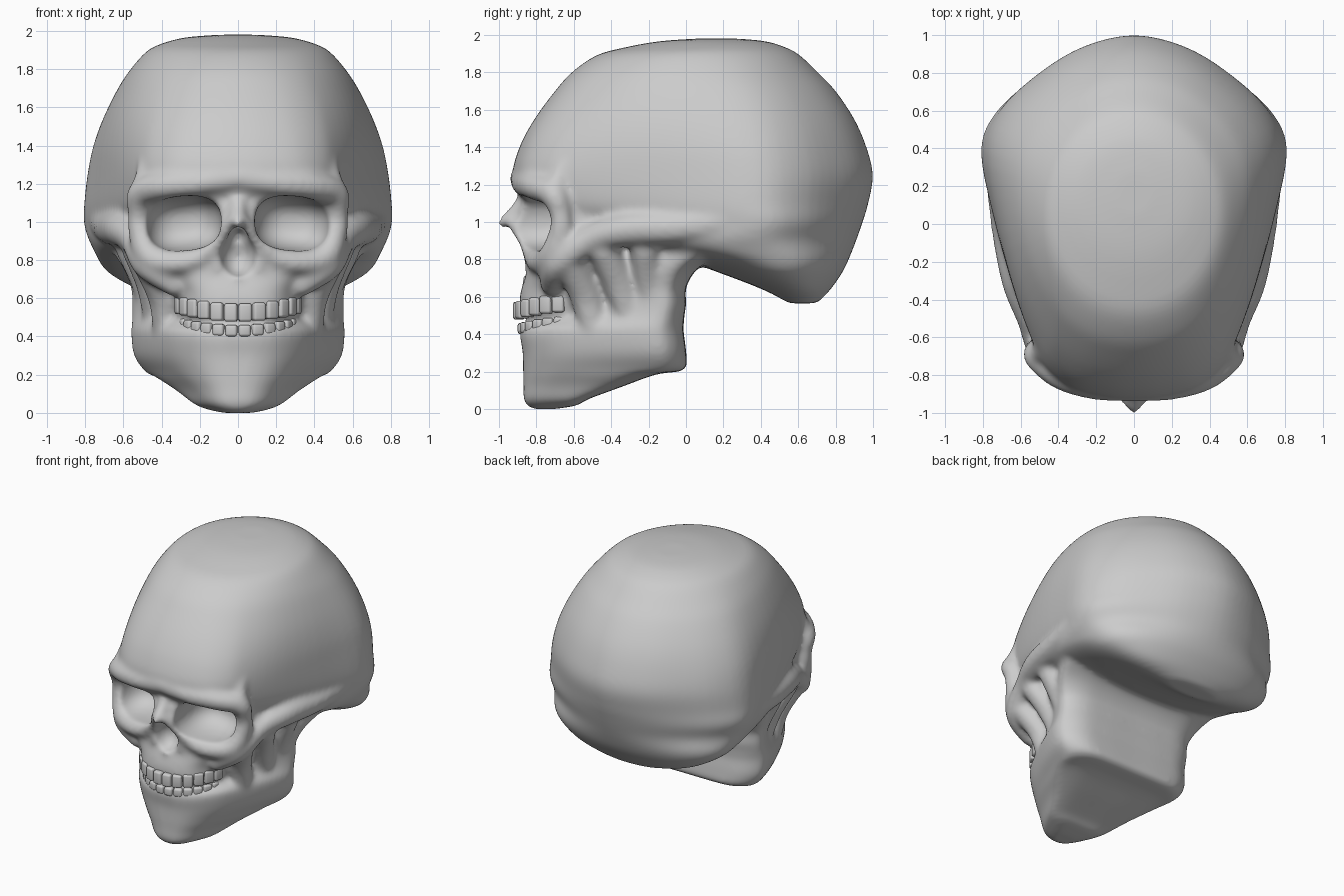
import bpy, bmesh
from math import radians, sin, cos, sqrt, copysign
from mathutils import Vector, Matrix


def spline(pts, n, closed=False):
    """Smooth curve through points of any dimension."""
    m, out = len(pts), []
    for i in range(m if closed else m - 1):
        a, b, c, d = [Vector(pts[(i + k) % m if closed else min(max(i + k, 0), m - 1)])
                      for k in (-1, 0, 1, 2)]
        for s in range(n):
            t = s / n
            out.append(0.5 * (2 * b + (c - a) * t + (2 * a - 5 * b + 4 * c - d) * t * t
                              + (3 * b - a - 3 * c + d) * t ** 3))
    if not closed:
        out.append(Vector(pts[-1]))
    return out


def loft(bm, slices, half):
    """Stack slices (z, front y, back y, half width, blend of the outline to an ellipse)."""
    full = half + [(t, -w) for t, w in reversed(half[1:-1])]
    outline = spline(full, 4, True)
    rings = []
    # the ellipse blend is carried as part of the spline; width and blend share a 4D vector
    dims = spline([s[:4] for s in slices], 4)
    blend = spline([(s[4] if len(s) > 4 else 0, 0) for s in slices], 4)
    for (z, yf, yb, hw), (e, _) in zip(dims, blend):
        ring = []
        for t, w in outline:
            oval = copysign(2 * sqrt(max(t * (1 - t), 0)), w)
            ring.append(bm.verts.new(((w + (oval - w) * e) * hw, yf + t * (yb - yf), z)))
        rings.append(ring)
    k = len(outline)
    for r, q in zip(rings, rings[1:]):
        for i in range(k):
            bm.faces.new((r[i], r[(i + 1) % k], q[(i + 1) % k], q[i]))
    bm.faces.new(rings[0])
    bm.faces.new(rings[-1])


def ball(bm, centre, radii, power=1.0, turn=0.0, sub=2):
    """Ellipsoid; a power below 1 makes it boxier."""
    vs = bmesh.ops.create_icosphere(bm, subdivisions=sub, radius=1)['verts']
    rot = Matrix.Rotation(turn, 3, 'Y')
    for v in vs:
        p = [abs(c) ** power * (1 if c > 0 else -1) * r for c, r in zip(v.co, radii)]
        v.co = rot @ Vector(p) + Vector(centre)


def ridge(bm, pts, sides=(1, -1)):
    """Rounded bar along points (x, y, z, radius), on both sides."""
    for x, y, z, r in spline(pts, 6):
        for s in sides:
            ball(bm, (s * x, y, z), (r, r, r))


def make(name, bm):
    bmesh.ops.recalc_face_normals(bm, faces=bm.faces)
    me = bpy.data.meshes.new(name)
    bm.to_mesh(me)
    bm.free()
    ob = bpy.data.objects.new(name, me)
    bpy.context.collection.objects.link(ob)
    return ob


def remesh(ob, size):
    m = ob.modifiers.new('remesh', 'REMESH')
    m.mode = 'VOXEL'
    m.voxel_size = size
    m.use_smooth_shade = True


def bake(ob):
    bpy.ops.object.select_all(action='DESELECT')
    ob.select_set(True)
    bpy.context.view_layer.objects.active = ob
    bpy.ops.object.convert(target='MESH')


bone = bmesh.new()

# braincase
loft(bone, [
    (1.98, 0.05, 0.28, 0.10, 1), (1.965, -0.15, 0.43, 0.28, 1), (1.93, -0.34, 0.54, 0.41, 0.95),
    (1.89, -0.48, 0.61, 0.485, 0.9), (1.80, -0.61, 0.705, 0.57, 0.75),
    (1.70, -0.70, 0.80, 0.64, 0.6), (1.55, -0.81, 0.90, 0.715, 0.4),
    (1.40, -0.89, 0.965, 0.765, 0.2), (1.25, -0.925, 1.0, 0.79, 0.05),
    (1.10, -0.86, 0.975, 0.805, 0), (1.00, -0.70, 0.945, 0.81, 0.05),
    (0.90, -0.60, 0.91, 0.79, 0.3), (0.80, -0.05, 0.87, 0.74, 0.8), (0.72, 0.2, 0.83, 0.66, 1),
    (0.63, 0.43, 0.765, 0.48, 1), (0.565, 0.55, 0.70, 0.22, 1)],
    [(0, 0), (0.006, 0.2), (0.03, 0.42), (0.08, 0.58), (0.15, 0.67), (0.3, 0.80),
     (0.5, 0.93), (0.68, 1.0), (0.8, 0.88), (0.9, 0.62), (0.97, 0.33), (1, 0)])

# lower jaw with its closed back wall
loft(bone, [
    (0.0, -0.82, -0.70, 0.09), (0.02, -0.85, -0.58, 0.17), (0.05, -0.868, -0.53, 0.24),
    (0.12, -0.868, -0.34, 0.33), (0.185, -0.87, -0.16, 0.43), (0.21, -0.87, -0.01, 0.48),
    (0.30, -0.872, 0.0, 0.545), (0.42, -0.885, -0.015, 0.56), (0.46, -0.82, -0.012, 0.557),
    (0.50, -0.73, -0.01, 0.555), (0.56, -0.69, 0.0, 0.555), (0.65, -0.66, 0.0, 0.56),
    (0.75, -0.62, 0.06, 0.60), (0.85, -0.5, 0.2, 0.66), (0.92, -0.5, 0.25, 0.66)],
    [(0, 0), (0.005, 0.17), (0.05, 0.36), (0.15, 0.54), (0.3, 0.69), (0.6, 0.9),
     (0.82, 1.0), (0.92, 0.93), (0.985, 0.74), (1, 0.45), (1, 0)])

# upper jaw and middle of the face, then the ridge that holds the lower teeth
face = [(0, 0), (0.01, 0.33), (0.08, 0.62), (0.25, 0.85), (0.5, 1.0), (0.95, 0.95), (1, 0)]
loft(bone, [
    (0.50, -0.86, -0.3, 0.32), (0.56, -0.89, -0.3, 0.335), (0.64, -0.88, -0.3, 0.35),
    (0.72, -0.855, -0.3, 0.43), (0.80, -0.85, -0.3, 0.50), (0.90, -0.845, -0.3, 0.53),
    (1.0, -0.84, -0.3, 0.53), (1.1, -0.84, -0.3, 0.52), (1.2, -0.85, -0.3, 0.50)], face)
loft(bone, [(0.28, -0.86, -0.3, 0.27), (0.36, -0.875, -0.3, 0.29), (0.42, -0.885, -0.3, 0.31),
            (0.455, -0.86, -0.3, 0.30)], face)

# brow running round the outer and lower rim of the eye socket
ridge(bone, [(0, -0.88, 1.23, 0.065), (0.2, -0.865, 1.205, 0.07), (0.38, -0.81, 1.19, 0.075),
             (0.505, -0.71, 1.15, 0.075), (0.52, -0.67, 1.04, 0.06), (0.505, -0.67, 0.93, 0.07),
             (0.45, -0.72, 0.81, 0.075), (0.3, -0.79, 0.785, 0.06), (0.17, -0.825, 0.83, 0.05),
             (0.095, -0.86, 0.95, 0.04), (0.07, -0.85, 1.08, 0.04)])
# temple line
ridge(bone, [(0.52, -0.70, 1.14, 0.06), (0.48, -0.67, 1.26, 0.055),
             (0.485, -0.57, 1.36, 0.05), (0.515, -0.47, 1.39, 0.04)])
# cheekbone and arch back to the ear
ridge(bone, [(0.33, -0.72, 0.67, 0.065), (0.47, -0.68, 0.78, 0.085), (0.545, -0.5, 0.91, 0.08),
             (0.61, -0.3, 0.96, 0.095), (0.66, -0.05, 0.97, 0.095), (0.70, 0.2, 1.0, 0.085),
             (0.75, 0.38, 1.05, 0.055)])
# chewing muscle wall under the cheekbone
ridge(bone, [(0.47, -0.62, 0.78, 0.085), (0.39, -0.54, 0.62, 0.09),
             (0.37, -0.50, 0.48, 0.085), (0.37, -0.45, 0.35, 0.08)])
ridge(bone, [(0.53, -0.44, 0.85, 0.08), (0.45, -0.36, 0.68, 0.09), (0.42, -0.30, 0.5, 0.08)])
ridge(bone, [(0.56, -0.22, 0.86, 0.085), (0.49, -0.2, 0.7, 0.08), (0.45, -0.18, 0.55, 0.07)])
# nose bone, sides of the nose opening and spine below it
ridge(bone, [(0, -0.845, 1.14, 0.05), (0, -0.90, 1.06, 0.045),
             (0, -0.95, 1.015, 0.04), (0, -0.98, 0.995, 0.03)], (1,))
ridge(bone, [(0.035, -0.93, 1.0, 0.035), (0.085, -0.88, 0.92, 0.035),
             (0.115, -0.84, 0.84, 0.035), (0.11, -0.835, 0.75, 0.03)])
ridge(bone, [(0, -0.82, 0.72, 0.03), (0, -0.86, 0.71, 0.022)], (1,))

skull = make('skull', bone)

# eye sockets and nose opening, cut away
holes = bmesh.new()
for s in (1, -1):
    ball(holes, (s * 0.283, -0.80, 0.993), (0.2, 0.26, 0.143), 0.8, s * 0.1, 4)
ball(holes, (0, -0.88, 0.82), (0.095, 0.13, 0.11), 1, 0, 3)
ball(holes, (0, -0.88, 0.91), (0.055, 0.12, 0.065), 1, 0, 3)
cutter = make('socket_cutter', holes)
cutter.hide_render = True
remesh(cutter, 0.015)
bake(cutter)

remesh(skull, 0.018)
cut = skull.modifiers.new('sockets', 'BOOLEAN')
cut.operation = 'DIFFERENCE'
cut.solver = 'EXACT'
cut.object = cutter
remesh(skull, 0.0145)
soft = skull.modifiers.new('soften', 'SMOOTH')
soft.factor = 0.5
soft.iterations = 12
bake(skull)
bpy.data.objects.remove(cutter)


# teeth in an arch, rising towards the back
def teeth(name, radius, z, height, width):
    bm = bmesh.new()
    for i in range(12):
        a = radians((i - 5.5) * 13.5)
        x = radius * sin(a)
        pos = (x, -0.60 - (radius - 0.015) * cos(a), z + 0.04 * (x / 0.3) ** 2)
        bmesh.ops.create_cube(bm, size=1, matrix=Matrix.Translation(pos)
                              @ Matrix.Rotation(a, 4, 'Z')
                              @ Matrix.Diagonal((width, 0.06, height, 1)))
    ob = make(name, bm)
    b = ob.modifiers.new('round', 'BEVEL')
    b.width = 0.014
    b.segments = 3
    bake(ob)
    bpy.ops.object.shade_smooth_by_angle()


teeth('upper_teeth', 0.31, 0.525, 0.095, 0.068)
teeth('lower_teeth', 0.285, 0.43, 0.06, 0.062)
